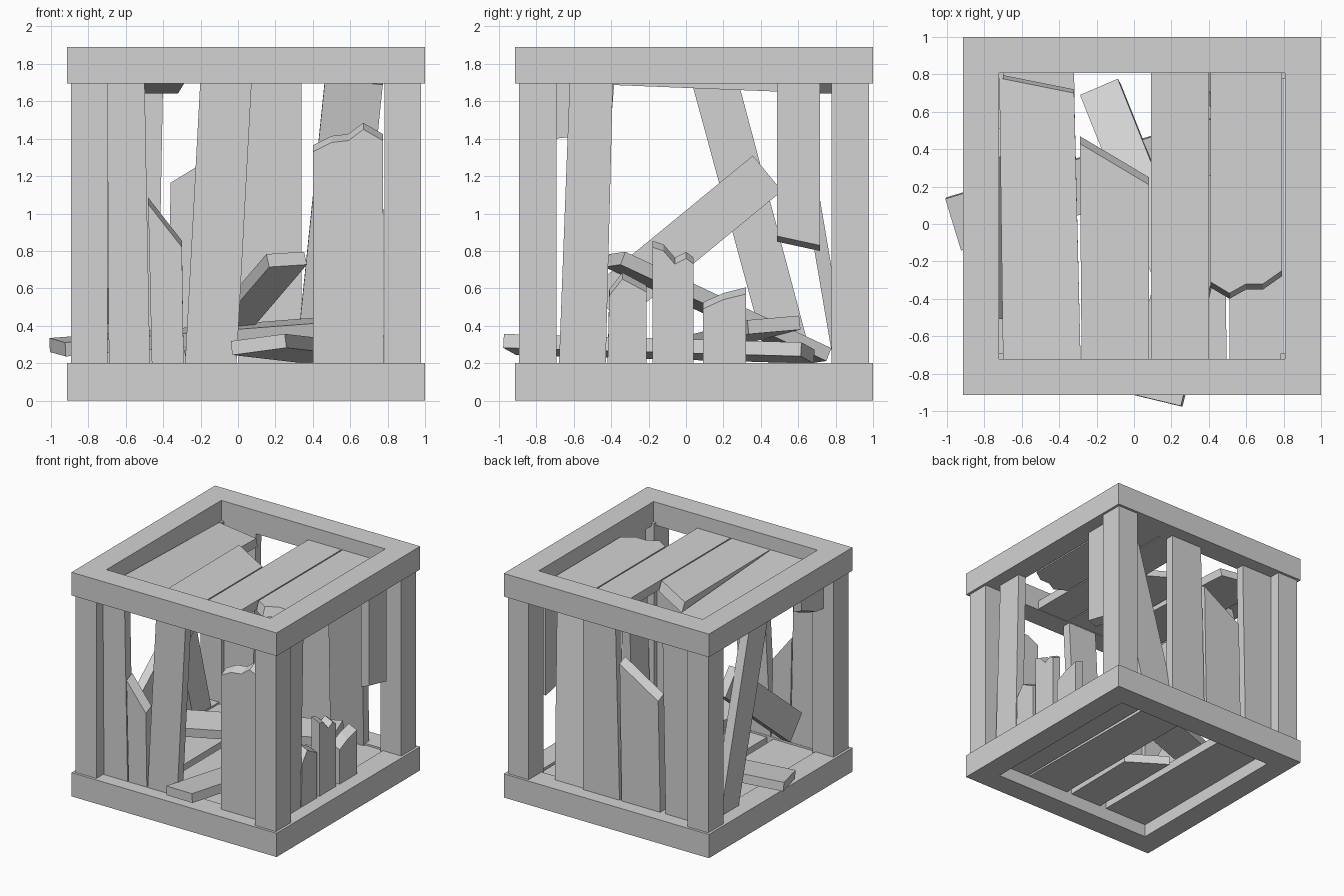
import bpy
import bmesh
from mathutils import Vector, Matrix

old = bpy.data.objects.get("Cube")
if old:
    bpy.data.objects.remove(old, do_unlink=True)

wood = bpy.data.materials.new("grey_wood")
wood.use_nodes = True
GREY = (0.65, 0.65, 0.65, 1)
wood.diffuse_color = GREY
wood.node_tree.nodes["Principled BSDF"].inputs["Base Color"].default_value = GREY

MID = 0.043       # crate centre in x and y
THICK = 0.075     # board thickness


def finish(name, bm):
    bmesh.ops.recalc_face_normals(bm, faces=bm.faces)
    mesh = bpy.data.meshes.new(name)
    bm.to_mesh(mesh)
    bm.free()
    mesh.materials.append(wood)
    ob = bpy.data.objects.new(name, mesh)
    bpy.context.collection.objects.link(ob)
    return ob


def prism(name, outline, place, near, far, limits, slant=0):
    """Extrude a 2D outline between two depths; place maps (u, v, depth) to 3D.
    Broken ends, which lie inside the limits, are slanted through the thickness."""
    lo, hi = limits
    bm = bmesh.new()
    a = [bm.verts.new(place(u, v, near)) for u, v in outline]
    b = [bm.verts.new(place(u, v + (slant if lo < v < hi else 0), far)) for u, v in outline]
    bm.faces.new(a)
    bm.faces.new(b)
    for i in range(len(a)):
        j = (i + 1) % len(a)
        bm.faces.new((a[i], a[j], b[j], b[i]))
    return finish(name, bm)


def box(name, centre, size, rot=Matrix()):
    bm = bmesh.new()
    bmesh.ops.create_cube(bm, size=1, matrix=Matrix.Translation(centre) @ rot @ Matrix.Diagonal((*size, 1)))
    return finish(name, bm)


def ring(name, z0, z1, outer, inner):
    """Square frame with no seams."""
    bm = bmesh.new()
    signs = ((-1, -1), (1, -1), (1, 1), (-1, 1))
    loops = [[bm.verts.new((MID + sx * r, MID + sy * r, z)) for sx, sy in signs]
             for r, z in ((outer, z0), (outer, z1), (inner, z1), (inner, z0))]
    for k in range(4):
        p, q = loops[k], loops[(k + 1) % 4]
        for i in range(4):
            j = (i + 1) % 4
            bm.faces.new((p[i], p[j], q[j], q[i]))
    return finish(name, bm)


def loose(name, start, end, width, across):
    """Slipped or fallen board running between two points."""
    start, end = Vector(start), Vector(end)
    x = (end - start).normalized()
    z = x.cross(Vector(across)).normalized()
    y = z.cross(x)
    rot = Matrix((x, y, z)).transposed().to_4x4()
    box(name, (start + end) / 2, ((end - start).length, width, THICK), rot)


# Frame rings and corner posts
ring("bottom_frame", 0, 0.2, 0.957, 0.765)
ring("top_frame", 1.695, 1.89, 0.957, 0.765)
for side_x, sx in (("right", -1), ("left", 1)):
    for side_y, sy in (("front", -1), ("back", 1)):
        box(f"{side_y}_{side_x}_post", (MID + sx * 0.838, MID + sy * 0.835, 0.95), (0.195, 0.2, 1.54))

# Outlines of the boards on each wall, as (across, up)
LO, HI = 0.16, 1.74
walls = {
    "front": (lambda u, v, d: (u, d, v), -0.8, {
        "outer_board": [(-0.69, LO), (-0.47, LO), (-0.5, HI), (-0.7, HI)],
        "snapped_board": [(-0.46, LO), (-0.29, LO), (-0.3, 0.82), (-0.48, 1.05)],
        "leaning_board": [(-0.285, LO), (-0.01, LO), (0.075, HI), (-0.2, HI)],
        "broken_board": [(0.4, LO), (0.78, LO), (0.775, 1.39), (0.67, 1.45), (0.59, 1.39),
                         (0.5, 1.38), (0.4, 1.33)],
    }),
    "back": (lambda u, v, d: (u, d, v), 0.885, {
        "middle_board": [(0.0, LO), (0.34, LO), (0.34, HI), (0.04, HI)],
        "snapped_board": [(-0.38, LO), (-0.02, LO), (0.0, 1.35), (-0.36, 1.13)],
        "outer_board": [(-0.74, LO), (-0.43, LO), (-0.4, HI), (-0.73, HI)],
    }),
    "left": (lambda u, v, d: (d, u, v), 0.885, {
        "full_board": [(-0.68, LO), (-0.43, LO), (-0.39, HI), (-0.62, HI)],
        "first_stump": [(-0.42, LO), (-0.21, LO), (-0.21, 0.58), (-0.34, 0.65), (-0.41, 0.56)],
        "second_stump": [(-0.18, LO), (0.04, LO), (0.04, 0.73), (0, 0.76), (-0.06, 0.73),
                         (-0.12, 0.8), (-0.18, 0.82)],
        "third_stump": [(0.09, LO), (0.32, LO), (0.32, 0.57), (0.2, 0.54), (0.09, 0.49)],
        "hanging_board": [(0.485, 0.88), (0.715, 0.83), (0.715, HI), (0.485, HI)],
    }),
    "right": (lambda u, v, d: (d, u, v), -0.8, {
        "leaning_board": [(0.45, LO), (0.69, LO), (0.27, HI), (0.02, HI)],
        "hanging_stub": [(-0.7, 1.43), (-0.6, 1.44), (-0.4, 1.52), (-0.38, HI), (-0.7, HI)],
    }),
}
for wall, (place, depth, boards) in walls.items():
    far = depth + (THICK if depth < 0 else -THICK)
    for name, outline in boards.items():
        slant = -0.03 if "hanging" in name else 0.035
        prism(f"{wall}_{name}", outline, place, depth, far, (LO, HI), slant)

# Boards that slipped inwards from the back and right walls
loose("back_slipped_board", (0.462, 0.83, 0.18), (0.62, 0.57, 1.71), 0.31, (1, 0, 0))
loose("right_diagonal_board", (-0.69, 0.435, 1.215), (-0.69, -0.43, 0.505), 0.245, (0, 1, -1))


# Lid slats; the first sags towards the back
def flat(u, v, d):
    return (u, v, d)


def sagging(u, v, d):
    return (u, v, d - 0.04 * (v + 0.72))


A, B = -0.75, 0.84
lid = {
    "outer": (sagging, -0.02, [(-0.7, A), (-0.285, A), (-0.32, 0.72), (-0.72, 0.8)]),
    "snapped": (flat, -0.04, [(-0.28, A), (0.08, A), (0.08, 0.25), (-0.29, 0.47)]),
    "full": (flat, 0, [(0.09, A), (0.4, A), (0.4, B), (0.09, B)]),
    "broken": (flat, 0.03, [(0.41, B), (0.79, B), (0.79, -0.28), (0.69, -0.35), (0.6, -0.35),
                            (0.51, -0.4), (0.41, -0.34)]),
}
for name, (place, slant, outline) in lid.items():
    prism(f"lid_{name}_slat", outline, place, 1.7, 1.775, (A, B), slant)

# Floor slats
floor = {
    "outer": [(-0.73, A), (-0.31, A), (-0.32, B), (-0.73, B)],
    "snapped": [(-0.25, A), (0.05, A), (0.06, -0.05), (-0.25, 0.15)],
    "middle": [(0.1, A), (0.495, A), (0.48, B), (0.1, B)],
    "end": [(0.51, A), (0.8, A), (0.8, B), (0.51, B)],
}
for name, outline in floor.items():
    prism(f"floor_{name}_slat", outline, flat, 0.11, 0.185, (A, B))

# Fallen boards inside, two poking out of the crate
loose("fallen_front_board", (0.11, -0.94, 0.3), (0.5, 0.65, 0.255), 0.3, (1, 0, 0.12))
loose("fallen_side_board", (-0.965, 0, 0.285), (0.6, 0.47, 0.405), 0.29, (0, 1, 0.1))
loose("fallen_tilted_board", (0.26, -0.38, 0.755), (-0.18, 0.72, 0.24), 0.22, (1, 0.2, 0.15))
